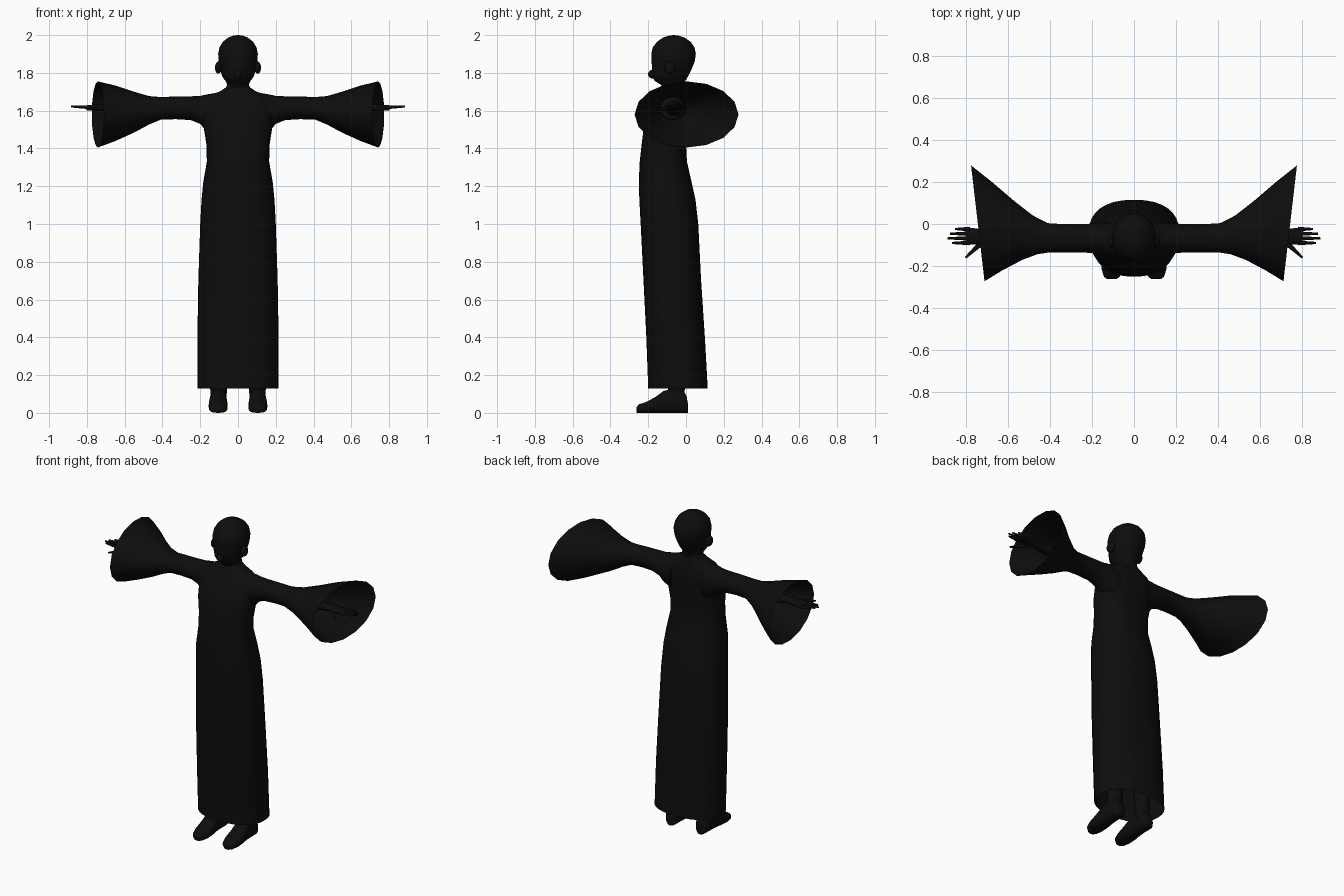
import bpy, bmesh, math
from mathutils import Vector

cube = bpy.data.objects.get("Cube")
if cube:
    bpy.data.objects.remove(cube, do_unlink=True)

black = bpy.data.materials.new("matte_black")
black.use_nodes = True
colour = (0.004, 0.004, 0.004, 1)
black.diffuse_color = colour
black.node_tree.nodes["Principled BSDF"].inputs["Base Color"].default_value = colour


def finish(name, bm, angle=50):
    bmesh.ops.recalc_face_normals(bm, faces=bm.faces)
    mesh = bpy.data.meshes.new(name)
    bm.to_mesh(mesh)
    bm.free()
    mesh.materials.append(black)
    obj = bpy.data.objects.new(name, mesh)
    bpy.context.collection.objects.link(obj)
    bpy.ops.object.select_all(action="DESELECT")
    obj.select_set(True)
    bpy.context.view_layer.objects.active = obj
    bpy.ops.object.shade_smooth_by_angle(angle=math.radians(angle))
    return obj


def loft(name, rings, place, sides=24, power=1.0, cap_start=True, cap_end=True, angle=50):
    """Skin a row of rounded sections; place maps (ring, u, v) to a point."""
    bm = bmesh.new()
    rows = []
    for ring in rings:
        row = []
        for i in range(sides):
            t = math.tau * i / sides
            u, v = math.cos(t), math.sin(t)
            u = math.copysign(abs(u) ** power, u)
            v = math.copysign(abs(v) ** power, v)
            row.append(bm.verts.new(place(ring, u, v)))
        rows.append(row)
    for a, b in zip(rows, rows[1:]):
        for i in range(sides):
            j = (i + 1) % sides
            bm.faces.new((a[i], a[j], b[j], b[i]))
    if cap_start:
        bm.faces.new(rows[0])
    if cap_end:
        bm.faces.new(rows[-1])
    return finish(name, bm, angle)


def upright(ring, u, v):
    # ring: height, half width, front, back
    z, w, front, back = ring
    return Vector((u * w, (front + back) / 2 + v * (back - front) / 2, z))


def ellipsoid(name, centre, radii):
    bm = bmesh.new()
    bmesh.ops.create_uvsphere(bm, u_segments=16, v_segments=10, radius=1)
    for v in bm.verts:
        v.co = Vector(centre) + Vector(a * b for a, b in zip(v.co, radii))
    return finish(name, bm)


def tapered(name, start, end, r0, r1, sides=8):
    start, end = Vector(start), Vector(end)
    bm = bmesh.new()
    bmesh.ops.create_cone(bm, cap_ends=True, segments=sides, radius1=r0, radius2=r1,
                          depth=(end - start).length)
    turn = (end - start).to_track_quat("Z", "Y")
    for v in bm.verts:
        v.co = turn @ v.co + (start + end) / 2
    return finish(name, bm)


# Long robe, open at the hem
robe = [
    (0.13, .215, -.20, .115), (0.4, .215, -.21, .10), (0.7, .21, -.225, .08),
    (1.0, .20, -.24, .065), (1.13, .193, -.247, .05), (1.22, .184, -.25, .03),
    (1.33, .165, -.245, .005), (1.42, .167, -.235, 0), (1.5, .18, -.225, .005),
    (1.58, .185, -.20, .01), (1.64, .18, -.17, .01), (1.68, .15, -.15, 0),
    (1.705, .09, -.135, -.005), (1.725, .062, -.125, -.01), (1.75, .055, -.12, -.01),
]
loft("robe", robe, upright, 32, 0.85, cap_start=False)

# Neck and head
head = [
    (1.70, .055, -.12, -.01), (1.735, .056, -.13, -.008), (1.757, .066, -.165, -.004),
    (1.78, .083, -.178, .01), (1.82, .095, -.18, .03), (1.86, .102, -.182, .046),
    (1.90, .105, -.184, .052), (1.935, .098, -.176, .045), (1.965, .08, -.153, .024),
    (1.987, .052, -.122, -.008), (1.997, .025, -.09, -.038), (2.0, .004, -.068, -.06),
]
loft("head", head, upright, 28)
ellipsoid("nose", (0, -.175, 1.793), (.022, .026, .024))

for side, label in ((1, "left"), (-1, "right")):
    ellipsoid(label + "_ear", (side * .104, -.085, 1.828), (.018, .03, .032))

    # Sleeve: narrow tube flaring into a wide slanted bell
    def across(ring, u, v):
        x, cy, cz, ry, rz, slant = ring
        return Vector((side * (x + slant * u), cy + u * ry, cz + v * rz))

    sleeve = [
        (.11, -.075, 1.58, .085, .115, 0), (.17, -.07, 1.59, .075, .095, 0),
        (.20, -.068, 1.604, .07, .074, 0), (.25, -.068, 1.613, .067, .063, 0),
        (.33, -.068, 1.615, .067, .06, 0), (.41, -.066, 1.612, .07, .06, 0),
        (.47, -.052, 1.602, .092, .075, .01), (.55, -.03, 1.592, .14, .108, .02),
        (.65, -.01, 1.586, .21, .147, .025), (.742, .003, 1.58, .275, .175, .032),
    ]
    loft(label + "_sleeve", sleeve, across, 16, cap_end=False)

    # Forearm and palm, flattening toward the knuckles
    hand = [
        (.42, -.066, 1.613, .045, .04, 0), (.6, -.062, 1.615, .034, .03, 0),
        (.69, -.06, 1.617, .026, .02, 0), (.74, -.06, 1.618, .038, .016, 0),
        (.80, -.056, 1.618, .04, .011, 0),
    ]
    loft(label + "_hand", hand, across, 12)
    for k, tip in enumerate((.85, .875, .885, .865)):
        y = -.024 - .022 * k
        tapered(f"{label}_finger_{k + 1}", (side * .78, y, 1.618),
                (side * tip, y, 1.622), .011, .005)
    tapered(label + "_thumb", (side * .72, -.085, 1.613), (side * .80, -.16, 1.605), .014, .005)

    # Shoe: sections run from toe to heel, flat on the ground
    def lengthwise(ring, u, v):
        y, w, top = ring
        return Vector((side * .105 + u * w, y, top / 2 + v * top / 2))

    shoe = [
        (-.262, .022, .03), (-.25, .038, .045), (-.21, .05, .058), (-.16, .05, .085),
        (-.12, .045, .115), (-.07, .041, .13), (-.02, .04, .125), (.003, .034, .09),
        (.01, .02, .05),
    ]
    loft(label + "_shoe", shoe, lengthwise, 16, 0.7)
    tapered(label + "_leg", (side * .103, -.05, .07), (side * .1, -.06, .8), .042, .075, 16)
